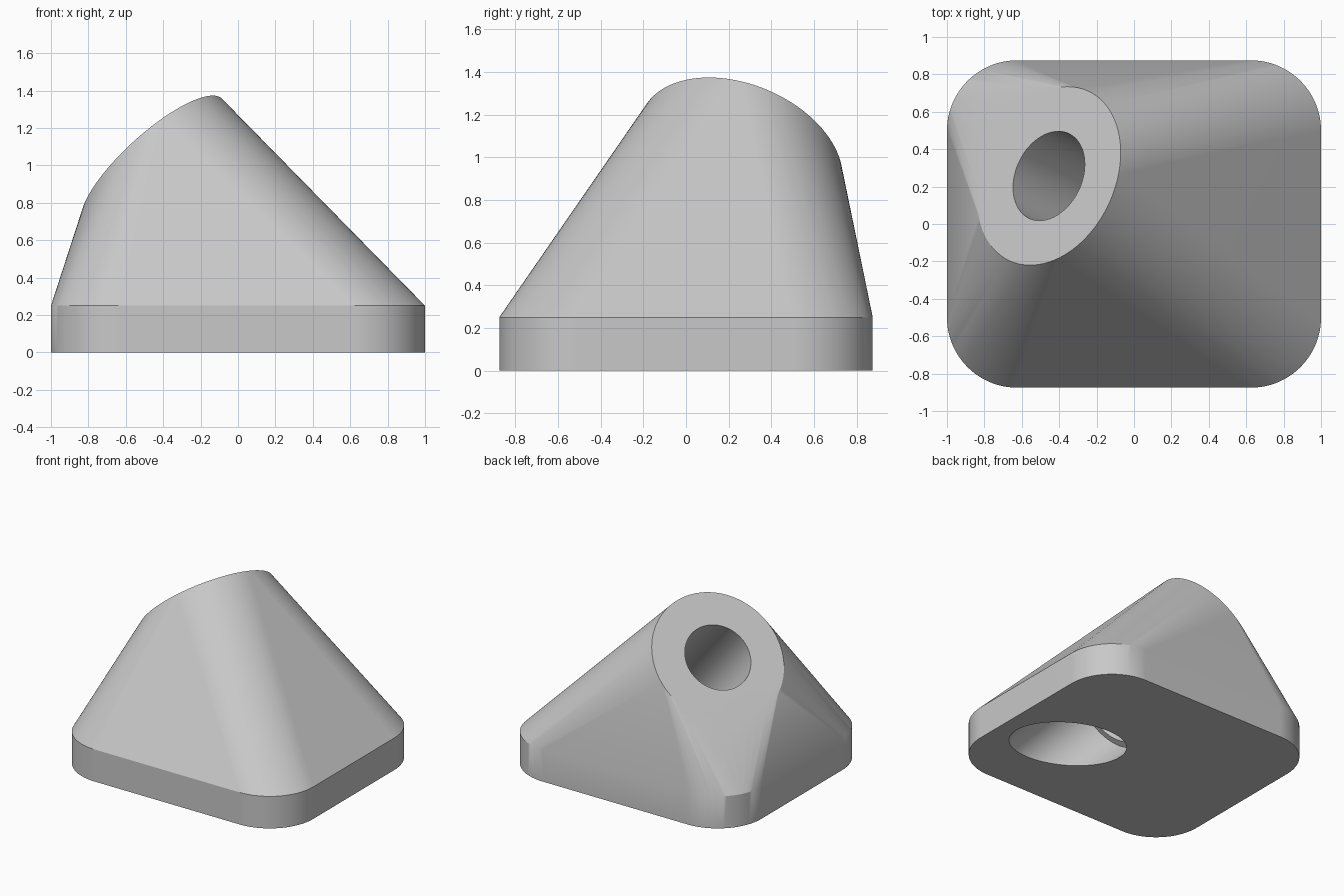
import bpy
import bmesh
from math import cos, sin, pi, radians
from mathutils import Vector

cube = bpy.data.objects.get("Cube")
if cube:
    bpy.data.objects.remove(cube, do_unlink=True)

HALF_X, HALF_Y, CORNER, BASE_H = 1.0, 0.875, 0.375, 0.25
CENTRE = Vector((-0.455, 0.257, 1.02))
TILT, TURN = radians(45), radians(155)
AXIS = Vector((sin(TILT) * cos(TURN), sin(TILT) * sin(TURN), cos(TILT)))
SIDE = Vector((-sin(TURN), cos(TURN), 0))
RISE = AXIS.cross(SIDE)
STEPS = 24  # segments per quarter turn


def ring(radius, offset):
    """Circle around the tilted axis, at an offset along it."""
    count = 4 * STEPS
    return [CENTRE + AXIS * offset
            + radius * (SIDE * cos(2 * pi * i / count) + RISE * sin(2 * pi * i / count))
            for i in range(count)]


def rounded_rectangle(z):
    """Outline of the base plate at height z."""
    points = []
    for quarter, (sx, sy) in enumerate([(1, 1), (-1, 1), (-1, -1), (1, -1)]):
        for i in range(STEPS + 1):
            a = (quarter + i / STEPS) * pi / 2
            points.append(Vector((sx * (HALF_X - CORNER) + CORNER * cos(a),
                                  sy * (HALF_Y - CORNER) + CORNER * sin(a), z)))
    return points


def make_object(name, bm):
    mesh = bpy.data.meshes.new(name)
    bm.to_mesh(mesh)
    bm.free()
    obj = bpy.data.objects.new(name, mesh)
    bpy.context.collection.objects.link(obj)
    return obj


# Body: hull from the base plate up to the tilted round face
bm = bmesh.new()
for p in rounded_rectangle(0) + rounded_rectangle(BASE_H) + ring(0.5, 0):
    bm.verts.new(p)
bmesh.ops.convex_hull(bm, input=bm.verts[:])
loose = [v for v in bm.verts if not v.link_faces]
bmesh.ops.delete(bm, geom=loose, context='VERTS')
bmesh.ops.dissolve_limit(bm, angle_limit=radians(0.1), verts=bm.verts[:], edges=bm.edges[:])
bmesh.ops.recalc_face_normals(bm, faces=bm.faces[:])
body = make_object("angled_foot", bm)

# Stepped bore: narrow at the round face, wider towards the underside
bm = bmesh.new()
rings = [[bm.verts.new(p) for p in ring(r, o)]
         for r, o in [(0.25, 0.2), (0.25, -1.0), (0.3, -1.0), (0.3, -2.2)]]
for upper, lower in zip(rings, rings[1:]):
    for i in range(len(upper)):
        bm.faces.new((upper[i - 1], upper[i], lower[i], lower[i - 1]))
bm.faces.new(rings[0])
bm.faces.new(rings[-1])
bmesh.ops.recalc_face_normals(bm, faces=bm.faces[:])
cutter = make_object("bore_cutter", bm)
cutter.hide_render = True

cut = body.modifiers.new("bore", 'BOOLEAN')
cut.operation = 'DIFFERENCE'
cut.solver = 'EXACT'
cut.object = cutter
bpy.ops.object.select_all(action='DESELECT')
body.select_set(True)
bpy.context.view_layer.objects.active = body
bpy.ops.object.modifier_apply(modifier=cut.name)
bpy.data.objects.remove(cutter, do_unlink=True)

# Material
grey = bpy.data.materials.new("light_grey")
grey.use_nodes = True
colour = (0.58, 0.58, 0.58, 1)
grey.diffuse_color = colour
grey.node_tree.nodes["Principled BSDF"].inputs["Base Color"].default_value = colour
body.data.materials.clear()
body.data.materials.append(grey)

# Smooth curved sides, crisp rims
bpy.ops.object.shade_smooth_by_angle(angle=radians(30))
weighted = body.modifiers.new("even_shading", 'WEIGHTED_NORMAL')
weighted.keep_sharp = True
